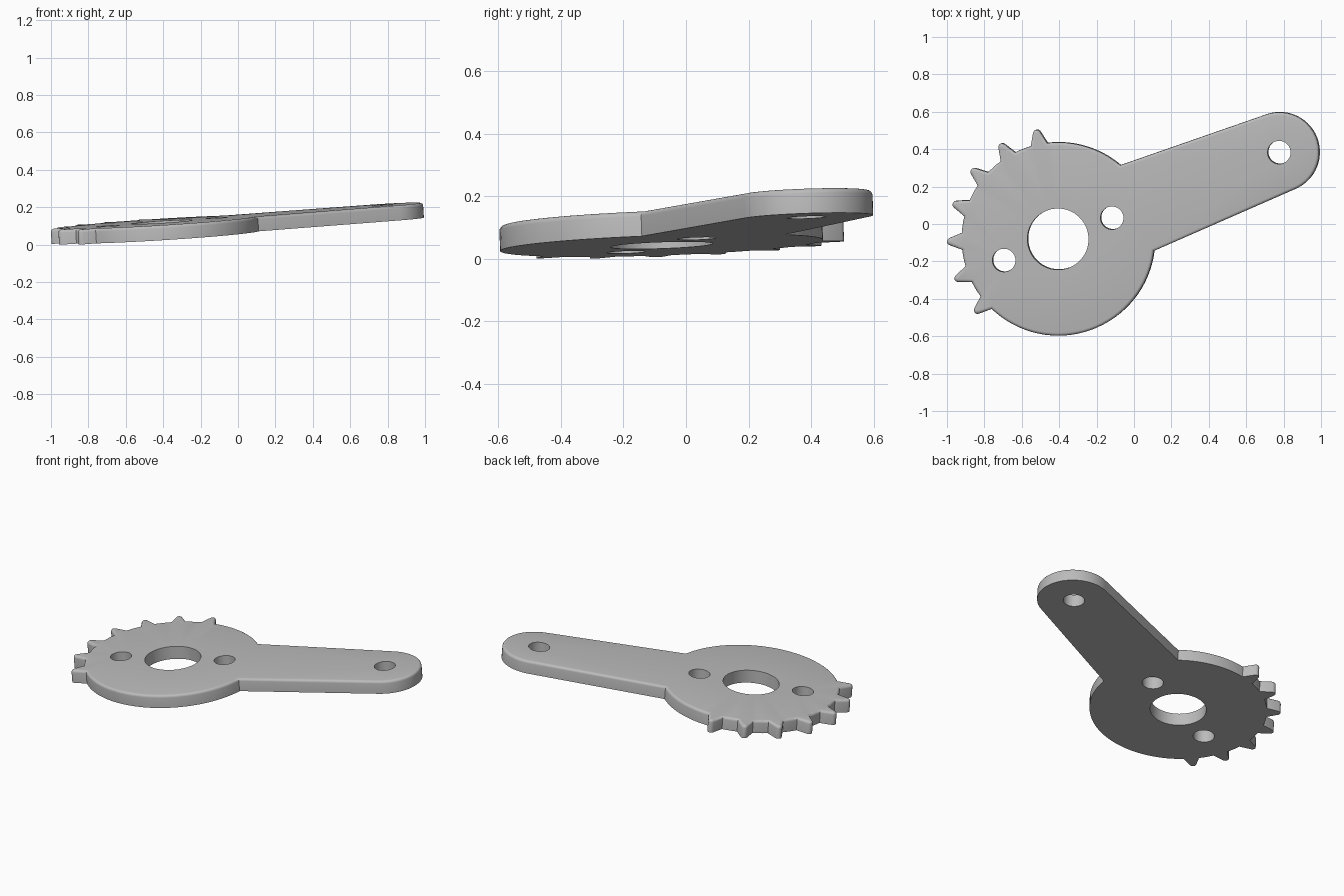
import bpy
import bmesh
from math import sin, cos, pi, radians
from mathutils import Vector, Matrix

cube = bpy.data.objects.get("Cube")
if cube:
    bpy.data.objects.remove(cube, do_unlink=True)

# Flat grey metal
metal = bpy.data.materials.new("grey_metal")
metal.use_nodes = True
grey = (0.5, 0.5, 0.5, 1)
metal.diffuse_color = grey
metal.node_tree.nodes["Principled BSDF"].inputs["Base Color"].default_value = grey

HUB = Vector((-0.405, -0.08))
TIP = Vector((0.78, 0.385))
AXIS = TIP - HUB
AIM = math_angle = Vector((1, 0)).angle_signed(AXIS) * -1
HUB_R, END_R = 0.517, 0.214
THICK, ROUND = 0.08, 0.016


def polar(centre, radius, degrees):
    a = AIM + radians(degrees)
    return centre + radius * Vector((cos(a), sin(a)))


def arc(centre, radius, start, end, steps):
    return [polar(centre, radius, start + (end - start) * i / steps)
            for i in range(steps + 1)]


def tooth(angle):
    return arc(polar(HUB, 0.576, angle), 0.02, angle - 65, angle + 65, 4)


# Outline: hub rim, seven teeth, then the tapered arm with its round end
outline = arc(HUB, HUB_R, 28.4, 75, 12)
for k in range(7):
    angle = 80 + 20 * k
    outline += tooth(angle)
    if k < 6:
        outline += arc(HUB, HUB_R, angle + 5, angle + 15, 3)
outline += arc(HUB, HUB_R, 205, 331.6, 32)
outline += arc(TIP, END_R, -87.7, 87.7, 28)


def inset(points, amount):
    """Move a counter-clockwise loop inwards with mitred corners."""
    result = []
    for i, p in enumerate(points):
        d1 = (p - points[i - 1]).normalized()
        d2 = (points[(i + 1) % len(points)] - p).normalized()
        n1, n2 = Vector((-d1.y, d1.x)), Vector((-d2.y, d2.x))
        result.append(p + (n1 + n2) * amount / (1 + n1.dot(n2)))
    return result


bm = bmesh.new()
caps = {"bottom": [], "top": []}


def wall(levels):
    """Join a stack of (loop, height) rings and keep the end rings for the caps."""
    rings = [[bm.verts.new((p.x, p.y, z)) for p in loop] for loop, z in levels]
    for low, high in zip(rings, rings[1:]):
        for i in range(len(low)):
            bm.faces.new((low[i - 1], low[i], high[i], high[i - 1]))
    for name, ring in (("bottom", rings[0]), ("top", rings[-1])):
        caps[name] += [bm.edges.get((ring[i - 1], ring[i])) for i in range(len(ring))]


# Outer wall with a rounded upper rim
levels = [(outline, 0)]
for i in range(5):
    t = i / 4 * pi / 2
    levels.append((inset(outline, ROUND * (1 - cos(t))), THICK - ROUND * (1 - sin(t))))
wall(levels)

# Shaft hole, two hub holes and the arm hole
for centre, radius, sides in ((HUB, 0.164, 40), (polar(HUB, 0.311, 0), 0.062, 28),
                              (polar(HUB, 0.311, 180), 0.062, 28), (TIP, 0.062, 28)):
    ring = arc(centre, radius, 0, -360, sides)[:-1]
    wall([(ring, 0), (ring, THICK)])

# Flat faces
for name, normal in (("bottom", (0, 0, -1)), ("top", (0, 0, 1))):
    bmesh.ops.triangle_fill(bm, edges=caps[name], use_beauty=True, normal=normal)
bmesh.ops.recalc_face_normals(bm, faces=bm.faces)

# Lay the plate at its slight tilt, lowest point on the ground
up = Vector((-0.062, -0.035, 1)).normalized()
tilt = Vector((0, 0, 1)).rotation_difference(up).to_matrix().to_4x4()
middle = Matrix.Translation((0, 0, -THICK / 2))
bmesh.ops.transform(bm, matrix=tilt @ middle, verts=bm.verts)
lowest = min(v.co.z for v in bm.verts)
bmesh.ops.translate(bm, vec=(0, 0, -lowest), verts=bm.verts)

mesh = bpy.data.meshes.new("toothed_lever")
bm.to_mesh(mesh)
bm.free()
mesh.materials.append(metal)
lever = bpy.data.objects.new("toothed_lever", mesh)
bpy.context.collection.objects.link(lever)
bpy.ops.object.select_all(action="DESELECT")
lever.select_set(True)
bpy.context.view_layer.objects.active = lever
bpy.ops.object.shade_smooth_by_angle(angle=radians(35))
